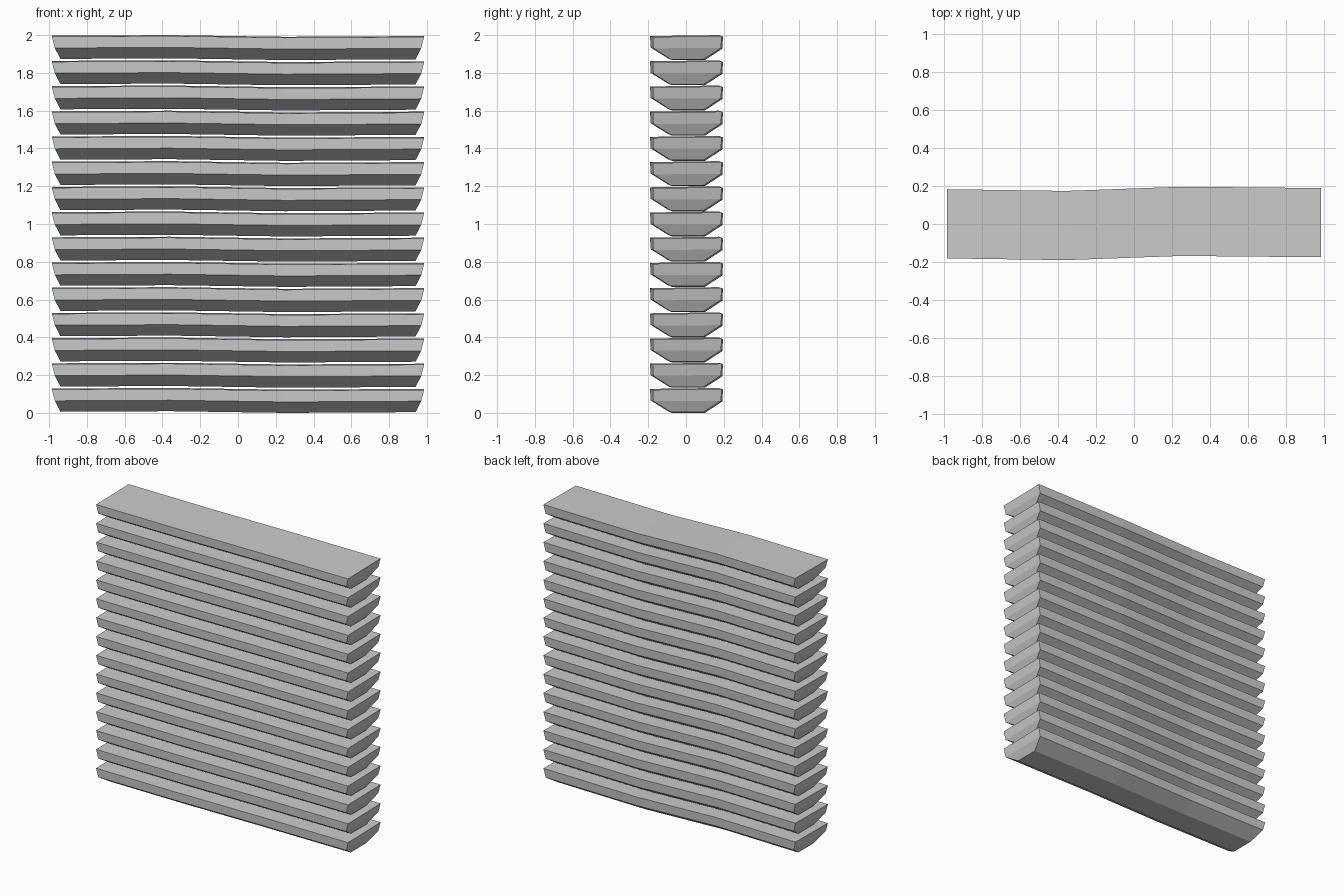
import bpy, bmesh

if "Cube" in bpy.data.objects:
    bpy.data.objects.remove(bpy.data.objects["Cube"])

COUNT = 15
PITCH = 1.868 / (COUNT - 1)

# Stations along the slat: x at top / middle / bottom, y bend, z sag
stations = [
    ((-0.985, -0.97, -0.94), 0.000, 0.002),
    ((-0.36, -0.36, -0.36), -0.009, 0.005),
    ((0.25, 0.25, 0.25), 0.013, -0.004),
    ((0.985, 0.97, 0.94), 0.006, 0.000),
]
# Cross-section: y, z, row (0 top, 1 middle, 2 bottom)
profile = [(-0.181, 0.122, 0), (-0.179, 0.062, 1), (-0.087, 0.004, 2),
           (0.087, 0.004, 2), (0.179, 0.064, 1), (0.183, 0.127, 0)]


def make_slat(mesh):
    bm = bmesh.new()
    rings = [[bm.verts.new((xs[r], y + dy, z + dz)) for y, z, r in profile]
             for xs, dy, dz in stations]
    n = len(profile)
    for a, b in zip(rings, rings[1:]):
        for i in range(n):
            j = (i + 1) % n
            bm.faces.new((a[i], a[j], b[j], b[i]))
    # Sloped ends, broken at the middle line
    for ring in (rings[0], rings[-1]):
        bm.faces.new((ring[0], ring[1], ring[4], ring[5]))
        bm.faces.new((ring[1], ring[2], ring[3], ring[4]))
    bmesh.ops.recalc_face_normals(bm, faces=bm.faces)
    bm.to_mesh(mesh)
    bm.free()


# Stack of identical slats
slat_mesh = bpy.data.meshes.new("slat")
make_slat(slat_mesh)
for k in range(COUNT):
    slat = bpy.data.objects.new(f"slat_{k + 1}", slat_mesh)
    slat.location.z = k * PITCH
    bpy.context.collection.objects.link(slat)
